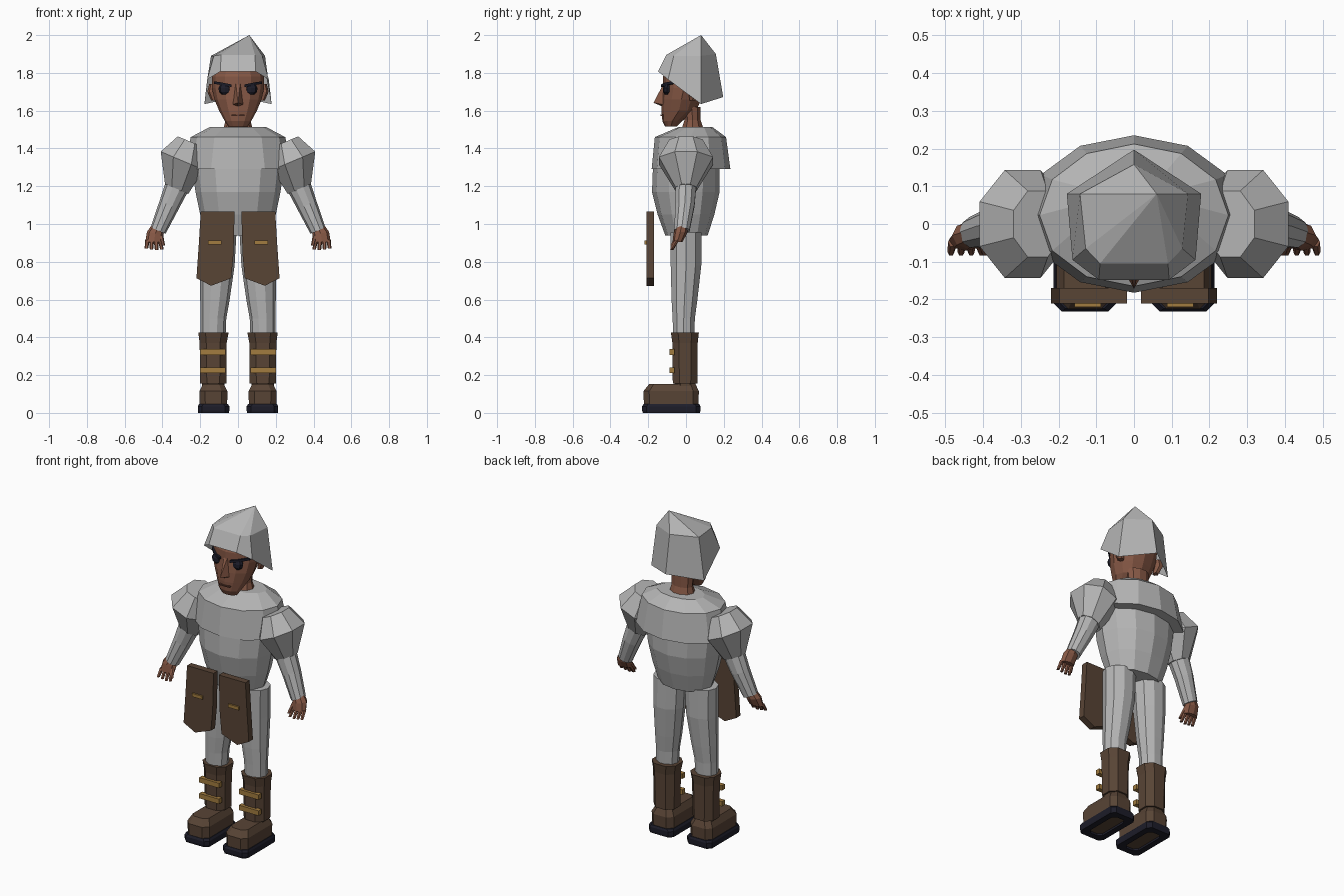
import bpy, bmesh, math
from mathutils import Vector


def material(name, rgb):
    m = bpy.data.materials.new(name)
    m.diffuse_color = (*rgb, 1)
    return m


STEEL = material("steel grey", (0.46, 0.46, 0.46))
LEATHER = material("brown leather", (0.098, 0.058, 0.036))
GOLD = material("brass", (0.36, 0.20, 0.05))
SKIN = material("skin", (0.24, 0.098, 0.06))
LIP = material("dark skin", (0.12, 0.045, 0.03))
BLACK = material("blue black", (0.012, 0.012, 0.022))


def make(name, verts, faces, mat, mirror=False):
    bm = bmesh.new()
    vs = [bm.verts.new(v) for v in verts]
    for f in faces:
        bm.faces.new([vs[i] for i in f])
    bmesh.ops.recalc_face_normals(bm, faces=bm.faces)
    me = bpy.data.meshes.new(name)
    bm.to_mesh(me)
    bm.free()
    me.materials.append(mat)
    ob = bpy.data.objects.new(name, me)
    bpy.context.collection.objects.link(ob)
    if mirror:
        mod = ob.modifiers.new("mirror", 'MIRROR')
        mod.use_mirror_merge = False
    return ob


def loft(name, rings, mat, mirror=False, caps=(True, True)):
    n = len(rings[0])
    verts = [v for r in rings for v in r]
    faces = [(k * n + i, k * n + (i + 1) % n, (k + 1) * n + (i + 1) % n, (k + 1) * n + i)
             for k in range(len(rings) - 1) for i in range(n)]
    if caps[0]:
        faces.append(tuple(range(n)))
    if caps[1]:
        faces.append(tuple(range(len(verts) - n, len(verts))))
    return make(name, verts, faces, mat, mirror)


def ring(c, rx, ry, n=8, tilt=0.0, turn=0.0):
    # ellipse whose x axis is tipped upward by tilt
    out = []
    for i in range(n):
        a = 2 * math.pi * i / n + turn
        u = rx * math.cos(a)
        out.append(Vector(c) + Vector((u * math.cos(tilt), ry * math.sin(a), u * math.sin(tilt))))
    return out


def span(z, rx, y0, y1, n=12):
    return ring((0, (y0 + y1) / 2, z), rx, (y1 - y0) / 2, n)


def rect(x0, x1, y0, y1, z, c):
    # rectangle with cut corners
    return [(x0 + c, y0, z), (x1 - c, y0, z), (x1, y0 + c, z), (x1, y1 - c, z),
            (x1 - c, y1, z), (x0 + c, y1, z), (x0, y1 - c, z), (x0, y0 + c, z)]


def box(name, x0, x1, y0, y1, z0, z1, mat, mirror=True):
    r = [[(x0, y0, z), (x1, y0, z), (x1, y1, z), (x0, y1, z)] for z in (z0, z1)]
    return loft(name, r, mat, mirror)


# torso and shoulder mantle
loft("torso", [span(0.94, 0.165, -0.11, 0.115), span(1.05, 0.20, -0.15, 0.15),
               span(1.17, 0.225, -0.18, 0.178), span(1.30, 0.243, -0.175, 0.178)], STEEL)
loft("mantle", [span(1.29, 0.285, -0.182, 0.235), span(1.46, 0.25, -0.165, 0.212),
                span(1.513, 0.15, -0.04, 0.14)], STEEL)

# shoulder guards, sleeves
T = 0.40
loft("shoulder_guard", [ring((0.255, 0, 1.437), 0.075, 0.095, 8, T, math.pi / 8),
                        ring((0.295, 0, 1.335), 0.134, 0.155, 8, T, math.pi / 8),
                        ring((0.325, 0, 1.185), 0.072, 0.06, 8, T, math.pi / 8)], STEEL, True)
loft("sleeve", [ring((0.305, 0, 1.24), 0.068, 0.06, 10, T),
                ring((0.365, -0.005, 1.10), 0.055, 0.053, 10, T),
                ring((0.423, -0.022, 0.965), 0.043, 0.043, 10, T)], STEEL, True)

# hands
loft("palm", [ring((0.422, -0.022, 0.985), 0.034, 0.032, 8, T),
              ring((0.438, -0.03, 0.95), 0.045, 0.036, 8, T / 2),
              ring((0.445, -0.045, 0.905), 0.046, 0.026, 8)], SKIN, True)
fingers = [((0.411 + 0.023 * i, -0.048, 0.915), (0.404 + 0.027 * i, -0.075, 0.862 + 0.004 * abs(i - 1)))
           for i in range(4)]
fingers.append(((0.41, -0.035, 0.95), (0.395, -0.075, 0.885)))
for i, (a, b) in enumerate(fingers):
    loft("thumb" if i == 4 else f"finger_{i + 1}",
         [ring(a, 0.013, 0.014, 6), ring(b, 0.009, 0.010, 6)], SKIN, True)

# legs
loft("leg", [ring((0.132, -0.012, 0.40), 0.066, 0.058, 10), ring((0.130, -0.012, 0.50), 0.068, 0.062, 10),
             ring((0.122, -0.008, 0.60), 0.078, 0.072, 10), ring((0.110, 0, 0.78), 0.092, 0.085, 10),
             ring((0.106, 0, 0.955), 0.098, 0.085, 10)], STEEL, True)

# boots: shaft, ankle, foot, sole rim and straps
loft("boot_shaft", [rect(0.062, 0.200, -0.07, 0.06, 0.155, 0.035),
                    rect(0.060, 0.203, -0.072, 0.062, 0.37, 0.035),
                    rect(0.050, 0.210, -0.08, 0.068, 0.425, 0.038)], LEATHER, True)
loft("ankle", [rect(0.072, 0.190, -0.06, 0.05, 0.13, 0.03),
               rect(0.072, 0.190, -0.06, 0.05, 0.17, 0.03)], LEATHER, True)
loft("foot", [rect(0.058, 0.202, -0.222, 0.065, 0.012, 0.03),
              rect(0.056, 0.205, -0.225, 0.068, 0.115, 0.03),
              rect(0.076, 0.185, -0.195, 0.05, 0.153, 0.025)], LEATHER, True)
sole = [rect(0.048, 0.211, -0.228, 0.074, 0.0, 0.022), rect(0.046, 0.213, -0.232, 0.076, 0.012, 0.022),
        rect(0.046, 0.213, -0.232, 0.076, 0.035, 0.022), rect(0.054, 0.207, -0.224, 0.070, 0.047, 0.025),
        rect(0.085, 0.174, -0.19, 0.035, 0.047, 0.022), rect(0.085, 0.174, -0.19, 0.035, 0.0, 0.022)]
loft("sole_rim", sole + [sole[0]], BLACK, True, (False, False))
for z in (0.225, 0.322):
    box("boot_strap", 0.067, 0.200, -0.088, -0.06, z - 0.015, z + 0.015, GOLD)

# hanging thigh plates with buckles
outline = [(0.018, 1.067), (0.197, 1.067), (0.207, 0.90), (0.22, 0.713),
           (0.142, 0.673), (0.036, 0.713), (0.024, 0.84)]
loft("thigh_plate", [[(x, y, z) for x, z in outline] for y in (-0.21, -0.17)], LEATHER, True)
box("plate_buckle", 0.088, 0.158, -0.220, -0.205, 0.892, 0.912, GOLD)

# neck and head
loft("neck", [ring((0, 0.035, 1.50), 0.078, 0.062, 10), ring((0, 0.035, 1.55), 0.066, 0.045, 10),
              ring((0, 0.03, 1.62), 0.07, 0.05, 10)], SKIN)
loft("head", [span(1.515, 0.05, -0.11, -0.05), span(1.545, 0.07, -0.125, -0.02),
              span(1.60, 0.10, -0.130, 0.055), span(1.66, 0.125, -0.128, 0.08),
              span(1.72, 0.138, -0.122, 0.10), span(1.78, 0.138, -0.122, 0.115),
              span(1.84, 0.115, -0.10, 0.11), span(1.88, 0.08, -0.07, 0.09)], SKIN)

# nose, mouth, ears
make("nose", [(0.012, -0.118, 1.745), (-0.012, -0.118, 1.745), (0, -0.172, 1.642),
              (0.03, -0.118, 1.632), (-0.03, -0.118, 1.632), (0, -0.125, 1.622)],
     [(0, 1, 2), (0, 2, 3), (1, 4, 2), (2, 4, 5), (2, 5, 3), (0, 3, 5, 4, 1)], SKIN)
box("mouth", -0.035, 0.035, -0.134, -0.11, 1.573, 1.580, LIP, False)
loft("ear", [ring((0.125, 0.035, 1.655), 0.018, 0.018, 6), ring((0.14, 0.04, 1.70), 0.022, 0.032, 6),
             ring((0.135, 0.04, 1.74), 0.018, 0.022, 6)], SKIN, True)

# eyes and brows wrapped round the face
loft("eye", [ring((0.07, -0.098, 1.685), 0.014, 0.014, 8), ring((0.07, -0.100, 1.70), 0.030, 0.022, 8),
             ring((0.07, -0.100, 1.72), 0.034, 0.022, 8), ring((0.07, -0.098, 1.735), 0.026, 0.016, 8)],
     BLACK, True)
brow = [(0.035, -0.124, 1.725), (0.085, -0.103, 1.735), (0.128, -0.062, 1.742)]
loft("brow", [[(x, y - 0.008, z), (x, y + 0.02, z), (x, y + 0.02, z + 0.014), (x, y - 0.008, z + 0.014)]
              for x, y, z in brow], BLACK, True)

# faceted helmet with an off-centre peak and an open underside
rim = [(0, 0.197, 1.672), (0.178, 0.08, 1.635), (0.163, -0.095, 1.765), (0.093, -0.148, 1.808)]
crown = [(0, 0.158, 1.90), (0.143, 0.08, 1.89), (0.128, -0.065, 1.89), (0.09, -0.105, 1.895)]


def close(half):
    return half + [(-x, y, z) for x, y, z in reversed(half[1:])]


n = 7
faces = [(i, (i + 1) % n, n + (i + 1) % n, n + i) for i in range(n)]
faces += [(n + i, n + (i + 1) % n, 2 * n) for i in range(n)]
make("helmet", close(rim) + close(crown) + [(0.06, 0.08, 2.0)], faces, STEEL)
